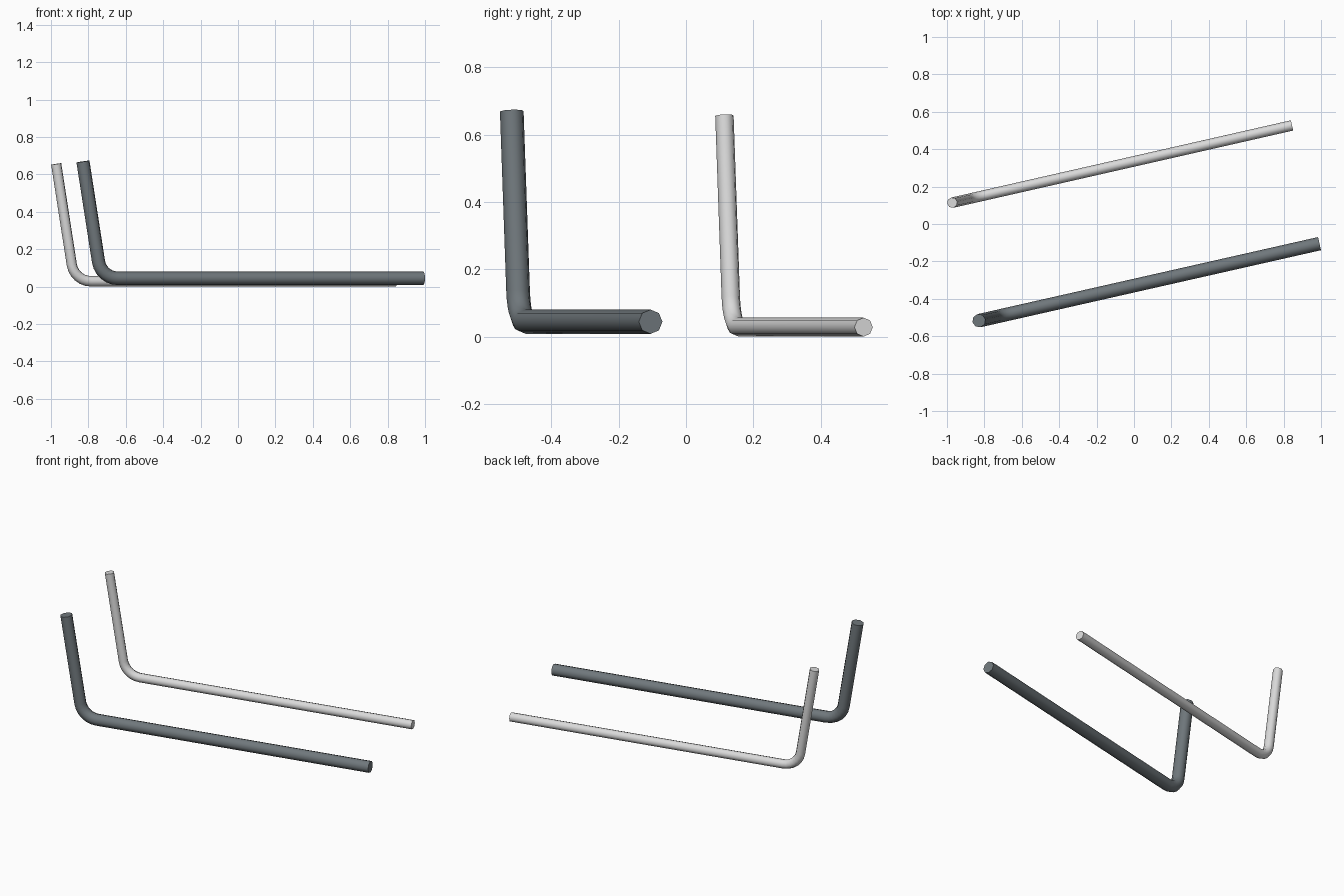
import bpy, bmesh, math
from mathutils import Vector

if "Cube" in bpy.data.objects:
    bpy.data.objects.remove(bpy.data.objects["Cube"])

SIDES = 8
BEND_STEPS = 6


def material(name, rgb):
    m = bpy.data.materials.new(name)
    m.diffuse_color = (*rgb, 1)
    m.use_nodes = True
    m.node_tree.nodes["Principled BSDF"].inputs["Base Color"].default_value = m.diffuse_color
    return m


def bent_rod(name, top, corner_x, arm_end, radius, tangent, mat):
    """Round rod: short upright leg, rounded bend, long level arm."""
    top, end = Vector(top), Vector(arm_end)
    k = (end.y - top.y) / (end.x - top.x)
    corner = Vector((corner_x, top.y + k * (corner_x - top.x), end.z))
    d_leg, d_arm = (top - corner).normalized(), (end - corner).normalized()
    side = d_leg.cross(d_arm).normalized()

    # centre line with a circular fillet at the corner
    half = d_leg.angle(d_arm) / 2
    bend_r = tangent * math.tan(half)
    centre = corner + (d_leg + d_arm).normalized() * tangent / math.cos(half)
    start = corner + d_leg * tangent - centre
    sweep = math.pi - 2 * half
    path = [(top, -d_leg)]
    for i in range(BEND_STEPS + 1):
        a = sweep * i / BEND_STEPS
        tan = -d_leg * math.cos(a) + start.normalized().cross(-d_leg).cross(-d_leg) * -0
        n = start.normalized()
        path.append((centre + (n * math.cos(a) - d_leg * math.sin(a)) * bend_r,
                     -d_leg * math.cos(a) - n * math.sin(a)))
    path.append((end, d_arm))

    # sweep the round section along the centre line
    bm = bmesh.new()
    rings = []
    for p, t in path:
        up = side.cross(t).normalized()
        rings.append([bm.verts.new(p + radius * (side * math.cos(b) + up * math.sin(b)))
                      for b in (2 * math.pi * j / SIDES for j in range(SIDES))])
    for r0, r1 in zip(rings, rings[1:]):
        for j in range(SIDES):
            n = (j + 1) % SIDES
            bm.faces.new((r0[j], r0[n], r1[n], r1[j]))
    bm.faces.new(rings[0])
    bm.faces.new(rings[-1])
    bmesh.ops.recalc_face_normals(bm, faces=bm.faces)
    me = bpy.data.meshes.new(name)
    bm.to_mesh(me)
    bm.free()
    me.materials.append(mat)
    ob = bpy.data.objects.new(name, me)
    bpy.context.collection.objects.link(ob)
    bpy.ops.object.select_all(action='DESELECT')
    ob.select_set(True)
    bpy.context.view_layer.objects.active = ob
    bpy.ops.object.shade_smooth_by_angle(angle=math.radians(50))


dark = material("dark steel", (0.16, 0.185, 0.20))
light = material("light steel", (0.70, 0.70, 0.70))

bent_rod("large_bent_key", (-0.829, -0.517, 0.669), -0.732,
         (0.992, -0.105, 0.045), 0.036, 0.09, dark)
bent_rod("small_bent_key", (-0.972, 0.114, 0.656), -0.875,
         (0.845, 0.527, 0.029), 0.028, 0.09, light)
